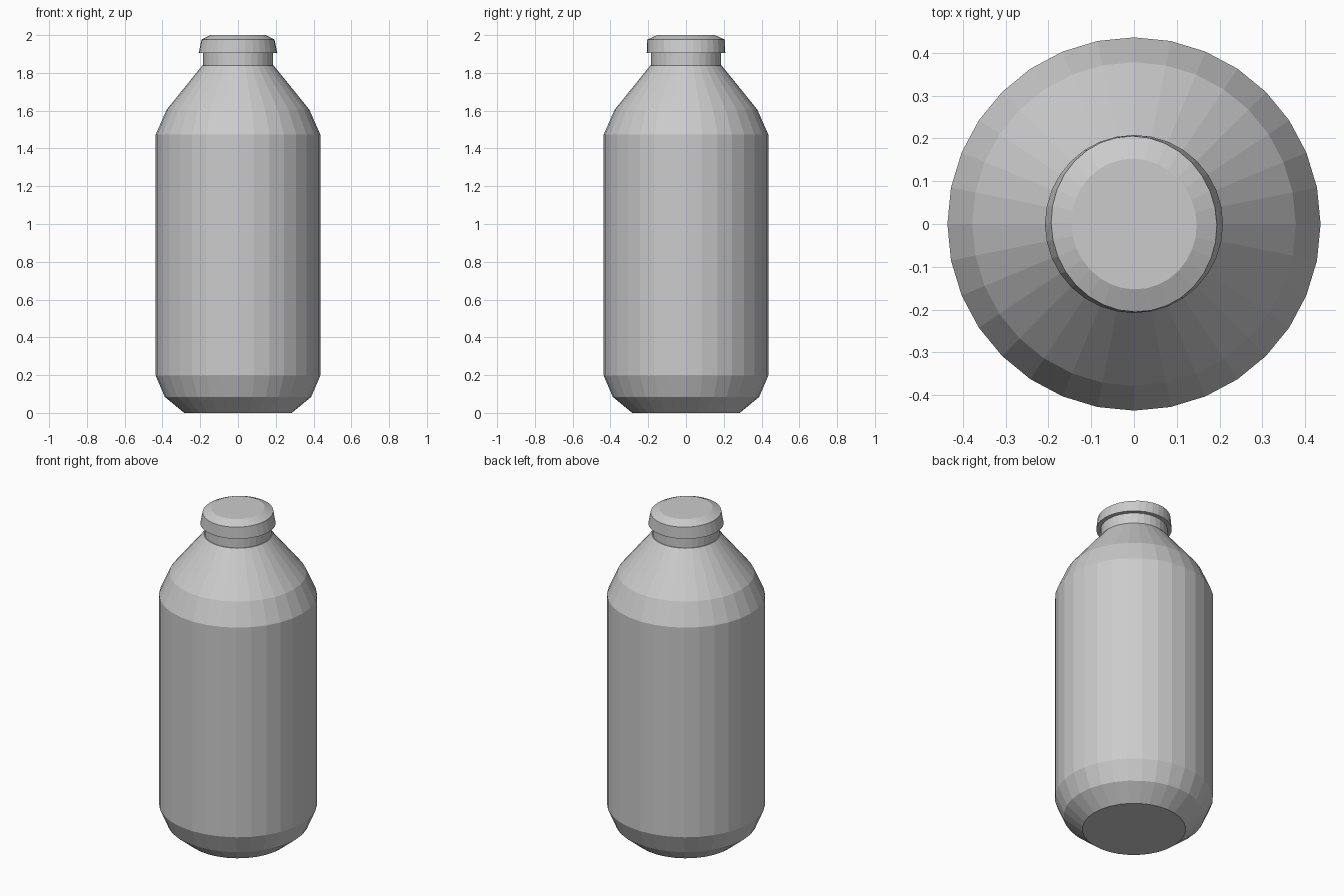
import bpy, bmesh
from math import sin, cos, pi, radians

if "Cube" in bpy.data.objects:
    bpy.data.objects.remove(bpy.data.objects["Cube"])

SIDES = 32


def lathe(name, rings):
    """Closed turned solid from (radius_x, radius_y, z, turn in degrees) rings."""
    bm = bmesh.new()
    loops = []
    for rx, ry, z, turn in rings:
        t = radians(turn)
        loop = []
        for i in range(SIDES):
            a = 2 * pi * i / SIDES
            x, y = rx * cos(a - t), ry * sin(a - t)
            loop.append(bm.verts.new((x * cos(t) - y * sin(t), x * sin(t) + y * cos(t), z)))
        loops.append(loop)
    for low, high in zip(loops, loops[1:]):
        for i in range(SIDES):
            j = (i + 1) % SIDES
            bm.faces.new((low[i], low[j], high[j], high[i]))
    bm.faces.new(loops[0][::-1])
    bm.faces.new(loops[-1])
    mesh = bpy.data.meshes.new(name)
    bm.to_mesh(mesh)
    bm.free()
    obj = bpy.data.objects.new(name, mesh)
    bpy.context.collection.objects.link(obj)
    return obj


def rounds(*profile):
    return [(r, r, z, 0) for r, z in profile]


# Bottle body with chamfered base and sloping shoulder
lathe("bottle_body", rounds((0.285, 0), (0.388, 0.085), (0.436, 0.198), (0.436, 1.473),
                            (0.378, 1.605), (0.188, 1.84)))

# Neck
lathe("neck", rounds((0.184, 1.83), (0.184, 1.92)))

# Cap: flared rim, slightly oval upper edge, bevelled top
lathe("cap", [(0.208, 0.208, 1.906, 0), (0.193, 0.206, 1.976, 12), (0.146, 0.153, 2.0, 12)])
